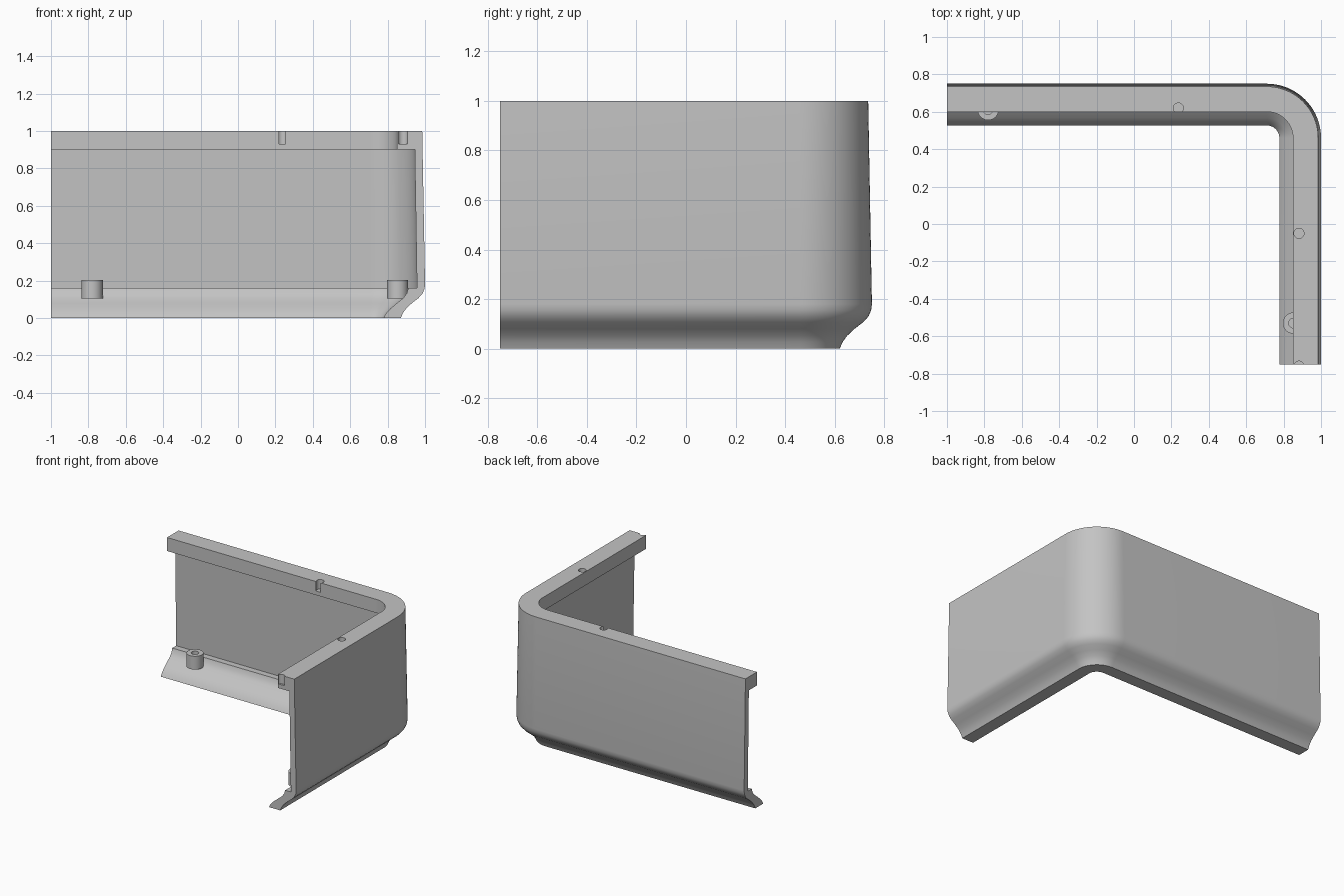
import bpy, bmesh, math

cube = bpy.data.objects.get("Cube")
if cube:
    bpy.data.objects.remove(cube, do_unlink=True)

grey = bpy.data.materials.new("plain grey")
grey.use_nodes = True
colour = (0.55, 0.55, 0.55, 1)
grey.diffuse_color = colour
grey.node_tree.nodes["Principled BSDF"].inputs["Base Color"].default_value = colour

# Outer corner: back wall at y = HALF_Y, side wall at x = HALF_X
HALF_X, HALF_Y, RADIUS, STEPS = 1.0, 0.75, 0.29, 20
CX, CY = HALF_X - RADIUS, HALF_Y - RADIUS

# Cross-section as (inset from the outer face, height)
PROFILE = [
    (0.015, 1.0), (0.0, 0.18), (0.003, 0.155), (0.014, 0.13), (0.035, 0.107),
    (0.07, 0.08), (0.1, 0.052), (0.118, 0.027), (0.13, 0.0),      # outer flare
    (0.223, 0.0), (0.208, 0.026), (0.183, 0.053), (0.15, 0.08),
    (0.117, 0.107), (0.098, 0.132), (0.089, 0.16),                # inner foot
    (0.043, 0.16), (0.055, 0.9), (0.15, 0.9), (0.15, 1.0),        # wall and rim
]


def finish(bm, name):
    bmesh.ops.recalc_face_normals(bm, faces=bm.faces)
    mesh = bpy.data.meshes.new(name)
    bm.to_mesh(mesh)
    bm.free()
    mesh.materials.append(grey)
    obj = bpy.data.objects.new(name, mesh)
    bpy.context.collection.objects.link(obj)
    return obj


def cylinder(name, x, y, z0, z1, radius):
    bm = bmesh.new()
    bmesh.ops.create_cone(bm, cap_ends=True, segments=32, radius1=radius,
                          radius2=radius, depth=z1 - z0)
    bmesh.ops.translate(bm, verts=bm.verts, vec=(x, y, (z0 + z1) / 2))
    return finish(bm, name)


def select(obj):
    bpy.ops.object.select_all(action="DESELECT")
    obj.select_set(True)
    bpy.context.view_layer.objects.active = obj


def drill(target, x, y, z0, z1, radius):
    cutter = cylinder("hole_cutter", x, y, z0, z1, radius)
    cutter.hide_render = True
    mod = target.modifiers.new("hole", "BOOLEAN")
    mod.operation, mod.solver, mod.object = "DIFFERENCE", "EXACT", cutter
    select(target)
    bpy.ops.object.modifier_apply(modifier=mod.name)
    bpy.data.objects.remove(cutter, do_unlink=True)


def smooth(obj):
    select(obj)
    bpy.ops.object.shade_smooth_by_angle(angle=math.radians(30))


# Corner panel: sweep the section along the back, round the corner, down the side
bm = bmesh.new()


def section(point):
    return [bm.verts.new((*point(d), z)) for d, z in PROFILE]


rings = [section(lambda d: (-HALF_X, HALF_Y - d))]
for i in range(STEPS + 1):
    a = math.pi / 2 * (1 - i / STEPS)
    rings.append(section(lambda d: (CX + (RADIUS - d) * math.cos(a),
                                    CY + (RADIUS - d) * math.sin(a))))
rings.append(section(lambda d: (HALF_X - d, -HALF_Y)))
n = len(PROFILE)
for r0, r1 in zip(rings, rings[1:]):
    for j in range(n):
        k = (j + 1) % n
        bm.faces.new((r0[j], r0[k], r1[k], r1[j]))
bm.faces.new(rings[0])
bm.faces.new(rings[-1])
panel = finish(bm, "corner_panel")

# Blind pin holes in the top rim, one open to the inside, one at the end
for x, y in ((0.237, 0.62), (0.882, -0.05), (0.882, -0.76)):
    drill(panel, x, y, 0.93, 1.05, 0.027)
smooth(panel)

# Screw bosses on the foot
for name, x, y in (("back_boss", -0.78, 0.612), ("side_boss", 0.853, -0.53)):
    boss = cylinder(name, x, y, 0.105, 0.203, 0.057)
    drill(boss, x, y, 0.125, 0.25, 0.026)
    smooth(boss)
